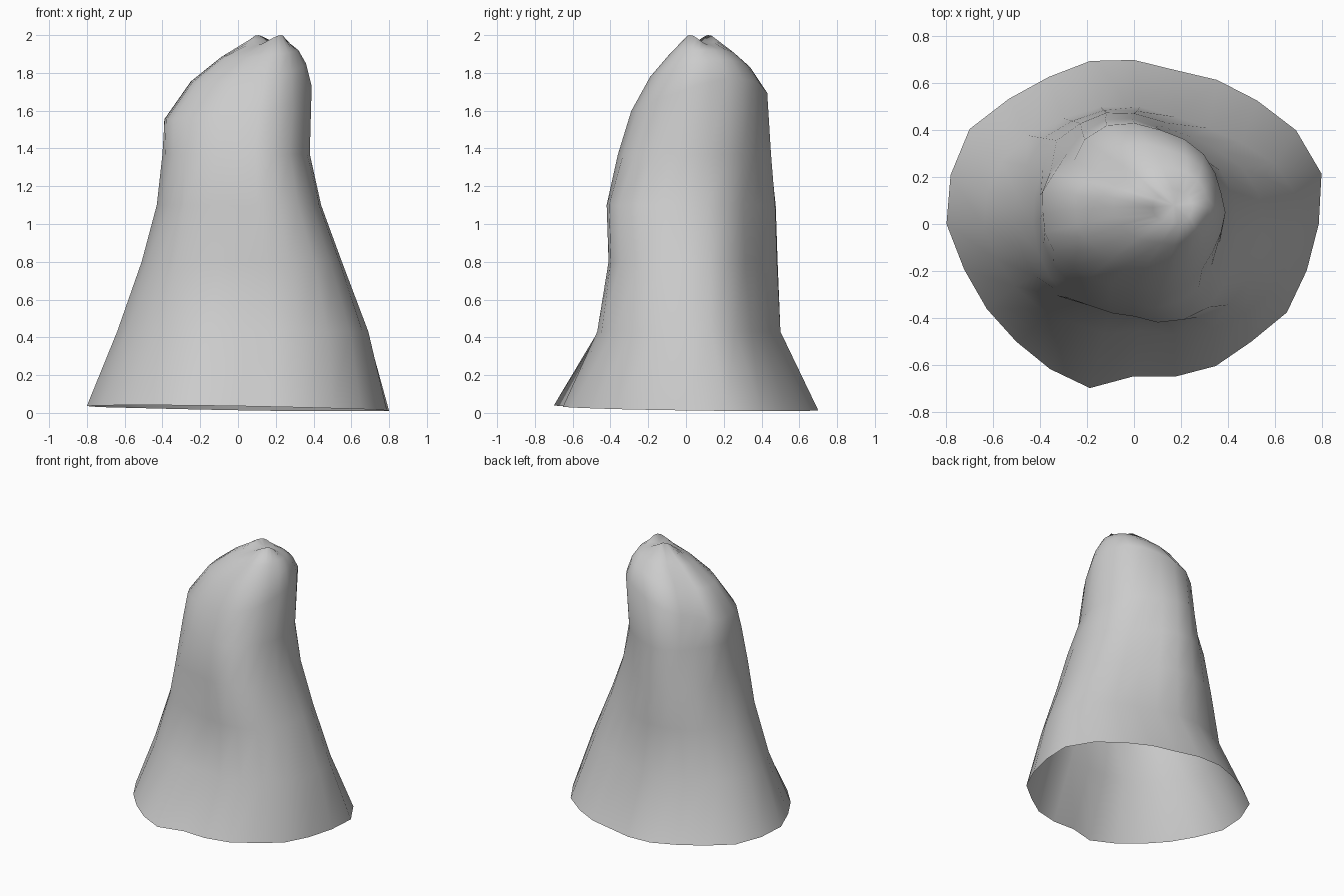
import bpy, bmesh
from math import sin, cos, pi

if "Cube" in bpy.data.objects:
    bpy.data.objects.remove(bpy.data.objects["Cube"])

N = 24
# plan outlines as radii every 15 degrees: hem, waist, shoulder
HEM = [.79, .83, .80, .745, .71, .68, .70, .72, .725, .755, .81, .81,
       .80, .75, .725, .71, .715, .725, .65, .675, .70, .71, .755, .765]
WAIST = [.48, .48, .465, .435, .42, .44, .475, .495, .50, .51, .49, .48,
         .47, .46, .45, .435, .395, .385, .385, .425, .46, .49, .49, .485]
SHOULDER = [.39, .385, .40, .42, .43, .435, .455, .46, .43, .37, .40, .41,
            .395, .40, .40, .385, .385, .38, .38, .42, .42, .41, .39, .385]


def blend(a, b, t):
    return [p * (1 - t) + q * t for p, q in zip(a, b)]


def fit(v, lo, hi, new_lo, new_hi):
    return new_lo + (v - lo) / (hi - lo) * (new_hi - new_lo)


def ring(radii, x0, x1, y0, y1, z, tilt_x=0, tilt_y=0, wave=0):
    """One outline fitted to a box, with a tilted or wavy height."""
    ang = [2 * pi * i / N for i in range(N)]
    xs = [r * cos(a) for r, a in zip(radii, ang)]
    ys = [r * sin(a) for r, a in zip(radii, ang)]
    return [(fit(x, min(xs), max(xs), x0, x1), fit(y, min(ys), max(ys), y0, y1),
             z + tilt_x * cos(a) + tilt_y * sin(a) - wave * sin(2 * a))
            for x, y, a in zip(xs, ys, ang)]


rings = [
    # flared hem
    ring(HEM, -.80, .80, -.70, .70, .025, -.012, -.011),
    ring(blend(HEM, WAIST, .6), -.64, .69, -.47, .50, .43),
    # body
    ring(WAIST, -.51, .55, -.41, .485, .80),
    ring(WAIST, -.43, .44, -.42, .475, 1.10),
    ring(blend(WAIST, SHOULDER, .6), -.40, .38, -.36, .45, 1.37),
    # slanted shoulder and crown
    ring(SHOULDER, -.39, .39, -.29, .43, 1.64, .09, .055, -.025),
    ring(SHOULDER, -.25, .36, -.19, .34, 1.80, .05, .03, -.01),
    ring(SHOULDER, -.09, .32, -.09, .25, 1.90, .02, .01),
    ring(SHOULDER, .08, .25, 0, .15, 1.975, 0, 0, .025),
]

bm = bmesh.new()
loops = [[bm.verts.new(p) for p in r] for r in rings]
for low, high in zip(loops, loops[1:]):
    for i in range(N):
        j = (i + 1) % N
        bm.faces.new((low[i], low[j], high[j], high[i]))
# pinched tip
tip = bm.verts.new((.17, .08, 1.965))
for i in range(N):
    bm.faces.new((loops[-1][i], loops[-1][(i + 1) % N], tip))
for f in bm.faces:
    f.smooth = True

mesh = bpy.data.meshes.new("draped_cloth")
bm.to_mesh(mesh)
bm.free()
bpy.context.collection.objects.link(bpy.data.objects.new("draped_cloth", mesh))
